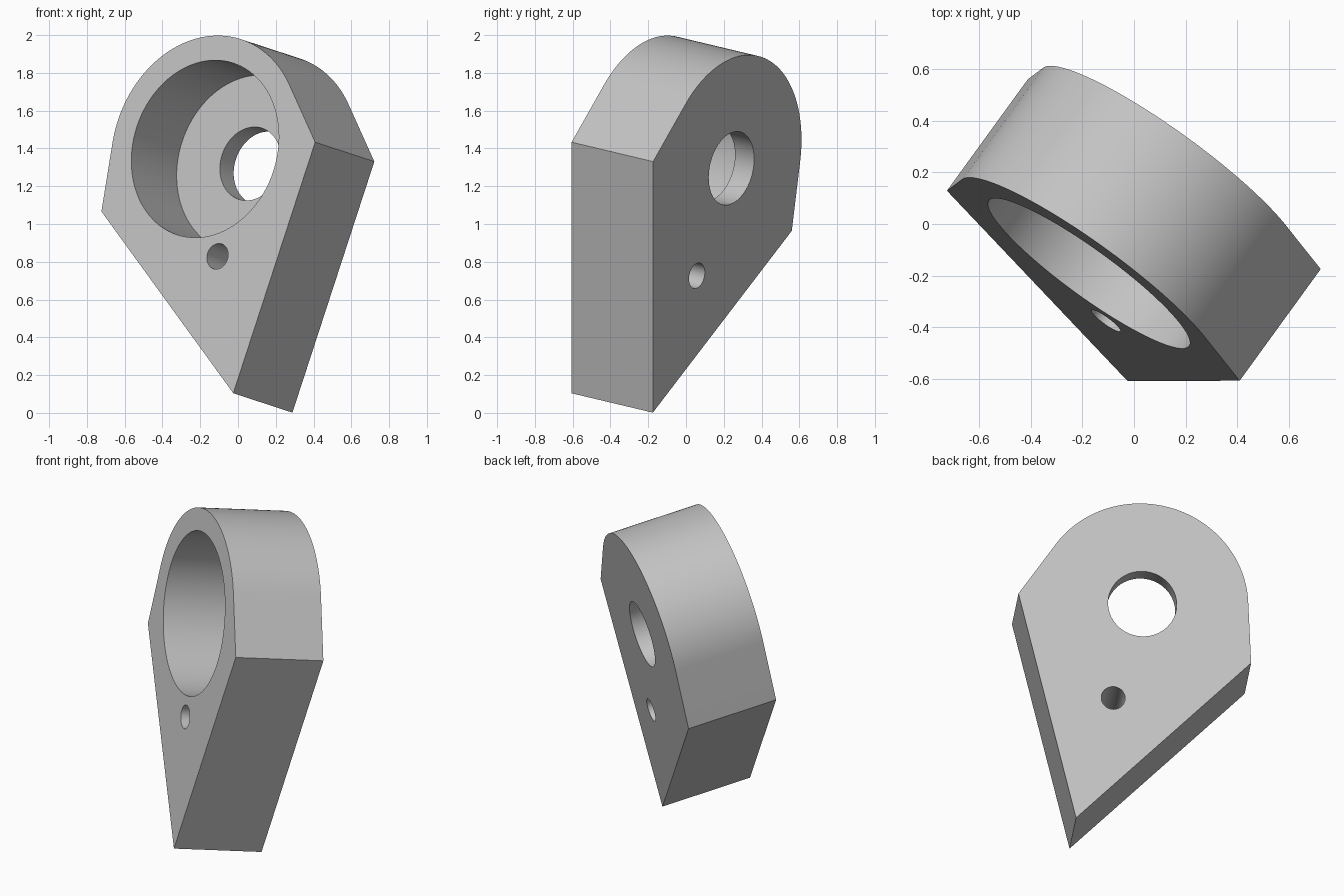
import bpy, bmesh, math
from mathutils import Matrix, Vector

cube = bpy.data.objects.get("Cube")
if cube:
    bpy.data.objects.remove(cube, do_unlink=True)

# Plate dimensions, in its own frame: tip at the origin, up = z, depth = y
DEPTH = 0.543
SIDE = 1.398
BORE_Z = 1.367
RADIUS = 0.611
half_width, shoulder = SIDE / 2, SIDE * math.cos(math.pi / 6)


def make_object(name, bm):
    bmesh.ops.recalc_face_normals(bm, faces=bm.faces[:])
    mesh = bpy.data.meshes.new(name)
    bm.to_mesh(mesh)
    bm.free()
    obj = bpy.data.objects.new(name, mesh)
    bpy.context.collection.objects.link(obj)
    return obj


# Body: a 60 degree wedge whose shoulders run tangent into a round head
drop = shoulder - BORE_Z
start = math.atan2(drop, half_width) + math.acos(RADIUS / math.hypot(half_width, drop))
STEPS = 72
profile = [(0, 0), (half_width, shoulder)]
for i in range(STEPS + 1):
    a = start + (math.pi - 2 * start) * i / STEPS
    profile.append((RADIUS * math.cos(a), BORE_Z + RADIUS * math.sin(a)))
profile.append((-half_width, shoulder))

bm = bmesh.new()
face = bm.faces.new([bm.verts.new((x, 0, z)) for x, z in profile])
extruded = bmesh.ops.extrude_face_region(bm, geom=[face])["geom"]
bmesh.ops.translate(bm, vec=(0, DEPTH, 0),
                    verts=[g for g in extruded if isinstance(g, bmesh.types.BMVert)])
body = make_object("bored_plate", bm)

grey = bpy.data.materials.new("plain grey")
grey.use_nodes = True
grey.diffuse_color = (0.55, 0.55, 0.55, 1)
grey.node_tree.nodes["Principled BSDF"].inputs["Base Color"].default_value = grey.diffuse_color
body.data.materials.append(grey)


# Round cuts through the depth of the plate
def bore(name, radius, z, y0, y1):
    bm = bmesh.new()
    place = Matrix.Translation((0, (y0 + y1) / 2, z)) @ Matrix.Rotation(math.pi / 2, 4, "X")
    bmesh.ops.create_cone(bm, cap_ends=True, segments=96, radius1=radius,
                          radius2=radius, depth=y1 - y0, matrix=place)
    cutter = make_object(name, bm)
    cutter.hide_render = True
    cutter.data.materials.append(grey)
    mod = body.modifiers.new(name, "BOOLEAN")
    mod.operation, mod.solver, mod.object = "DIFFERENCE", "EXACT", cutter
    bpy.context.view_layer.objects.active = body
    bpy.ops.object.modifier_apply(modifier=mod.name)
    bpy.data.objects.remove(cutter, do_unlink=True)


bore("large_bore", 0.478, BORE_Z, -0.2, 0.416)
bore("shaft_hole", 0.198, BORE_Z, 0.3, DEPTH + 0.2)
bore("pin_hole", 0.069, 0.766, -0.2, DEPTH + 0.2)

# Tilt the plate into its pose, resting on the back of its tip
depth_axis = Vector((0.577, 0.795, -0.189)).normalized()
up = Vector((-0.111, 0.302, 0.947))
up = (up - depth_axis * up.dot(depth_axis)).normalized()
side = depth_axis.cross(up)
pose = Matrix((side, depth_axis, up)).transposed().to_4x4()
pose.translation = (-0.025, -0.607, 0.104)
body.data.transform(pose)

bpy.ops.object.select_all(action="DESELECT")
body.select_set(True)
bpy.context.view_layer.objects.active = body
bpy.ops.object.shade_smooth_by_angle(angle=math.radians(20))
